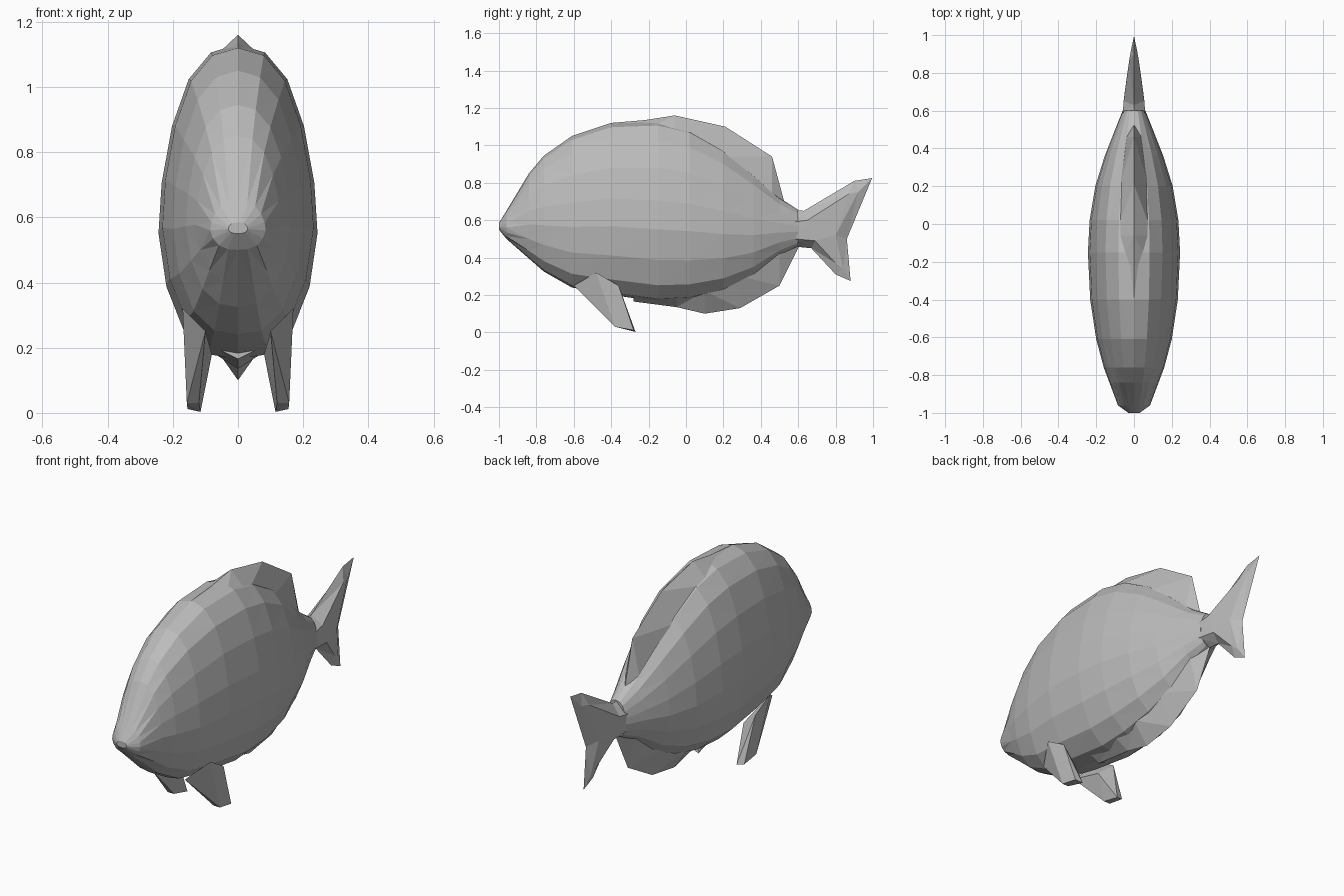
import bpy, bmesh

cube = bpy.data.objects.get("Cube")
if cube:
    bpy.data.objects.remove(cube, do_unlink=True)

GREY = (0.5, 0.5, 0.5, 1)
mat = bpy.data.materials.new("plain_grey")
mat.use_nodes = True
mat.diffuse_color = GREY
mat.node_tree.nodes["Principled BSDF"].inputs["Base Color"].default_value = GREY


def finish(name, bm):
    """Turn a bmesh into a flat-shaded, triangulated object."""
    bmesh.ops.remove_doubles(bm, verts=bm.verts, dist=0.0005)
    bmesh.ops.triangulate(bm, faces=bm.faces)
    bmesh.ops.recalc_face_normals(bm, faces=bm.faces)
    mesh = bpy.data.meshes.new(name)
    bm.to_mesh(mesh)
    bm.free()
    mesh.materials.append(mat)
    obj = bpy.data.objects.new(name, mesh)
    bpy.context.collection.objects.link(obj)
    return obj


def loft(name, rings):
    """Skin a list of equally long closed rings and cap both ends."""
    bm = bmesh.new()
    loops = [[bm.verts.new(p) for p in ring] for ring in rings]
    n = len(loops[0])
    for a, b in zip(loops, loops[1:]):
        for i in range(n):
            j = (i + 1) % n
            bm.faces.new((a[i], a[j], b[j], b[i]))
    bm.faces.new(loops[0])
    bm.faces.new(loops[-1])
    return finish(name, bm)


# Body: half section (width share, height share), scaled along the length
SECTION = [(0, 0), (.36, .015), (.68, .09), (.9, .23), (1, .4),
           (.96, .56), (.83, .74), (.62, .89), (.34, .975), (0, 1)]
# y, half width, bottom z, top z
STATIONS = [(-1, .03, .55, .585), (-.96, .085, .50, .65), (-.84, .13, .395, .85),
            (-.76, .16, .325, .945), (-.61, .2, .24, 1.05), (-.4, .232, .2, 1.12),
            (-.15, .244, .165, 1.13), (.02, .235, .175, 1.09), (.2, .205, .22, .985),
            (.36, .155, .3, .85), (.5, .10, .41, .72), (.6, .06, .46, .655)]
rings = []
for y, w, low, high in STATIONS:
    half = [(fx * w, y, low + fz * (high - low)) for fx, fz in SECTION]
    rings.append(half + [(-x, y, z) for x, y, z in half[-2:0:-1]])
loft("body", rings)


def ridge_fin(name, stations):
    """Wedge-shaped fin: sharp edge on the centre line, wide base in the body."""
    return loft(name, [[(0, y, edge), (w, y, base), (-w, y, base)]
                       for y, edge, base, w in stations])


# y, edge z, base z, half width of base
ridge_fin("dorsal_fin", [(-.4, 1.12, 1.08, .06), (-.22, 1.135, 1.08, .085),
                         (-.06, 1.16, 1.06, .1), (.21, 1.1, .94, .075),
                         (.46, .94, .72, .045), (.525, .70, .66, .02)])
ridge_fin("anal_fin", [(-.28, .165, .2, .07), (-.05, .135, .19, .085),
                       (.1, .1, .22, .085), (.29, .13, .3, .075),
                       (.5, .25, .44, .05), (.605, .46, .5, .03)])

# Tail: outline on the centre line with a thicker ridge on each side
OUTLINE = [(.57, .655), (.63, .65), (.9, .81), (.995, .825), (.86, .5),
           (.88, .275), (.8, .31), (.67, .45), (.57, .46)]
RIDGE = [(.58, .59, .06), (.65, .6, .055), (.87, .74, .025), (.92, .75, .016),
         (.8, .52, .035), (.84, .34, .014), (.8, .37, .02), (.69, .49, .05), (.58, .5, .06)]
bm = bmesh.new()
edge = [bm.verts.new((0, y, z)) for y, z in OUTLINE]
for side in (1, -1):
    inner = [bm.verts.new((side * x, y, z)) for y, z, x in RIDGE]
    n = len(edge)
    for i in range(n):
        j = (i + 1) % n
        bm.faces.new((edge[i], edge[j], inner[j], inner[i]))
    # Join the upper and lower halves of the ridge across the fin
    for quad in ((0, 1, 7, 8), (1, 2, 4), (2, 3, 4), (1, 4, 7), (4, 5, 6), (4, 6, 7)):
        bm.faces.new([inner[k] for k in quad])
finish("tail_fin", bm)

# Paired pelvic fins: tapered hulls mirrored across the body
PELVIC = [(.10, -.6, .25), (.17, -.48, .32), (.165, -.36, .25), (.08, -.38, .18),
          (.157, -.38, .03), (.12, -.38, .03), (.115, -.27, .003), (.155, -.28, .012)]
for name, side in (("left_pelvic_fin", 1), ("right_pelvic_fin", -1)):
    bm = bmesh.new()
    for x, y, z in PELVIC:
        bm.verts.new((side * x, y, z))
    bmesh.ops.convex_hull(bm, input=bm.verts)
    finish(name, bm)
